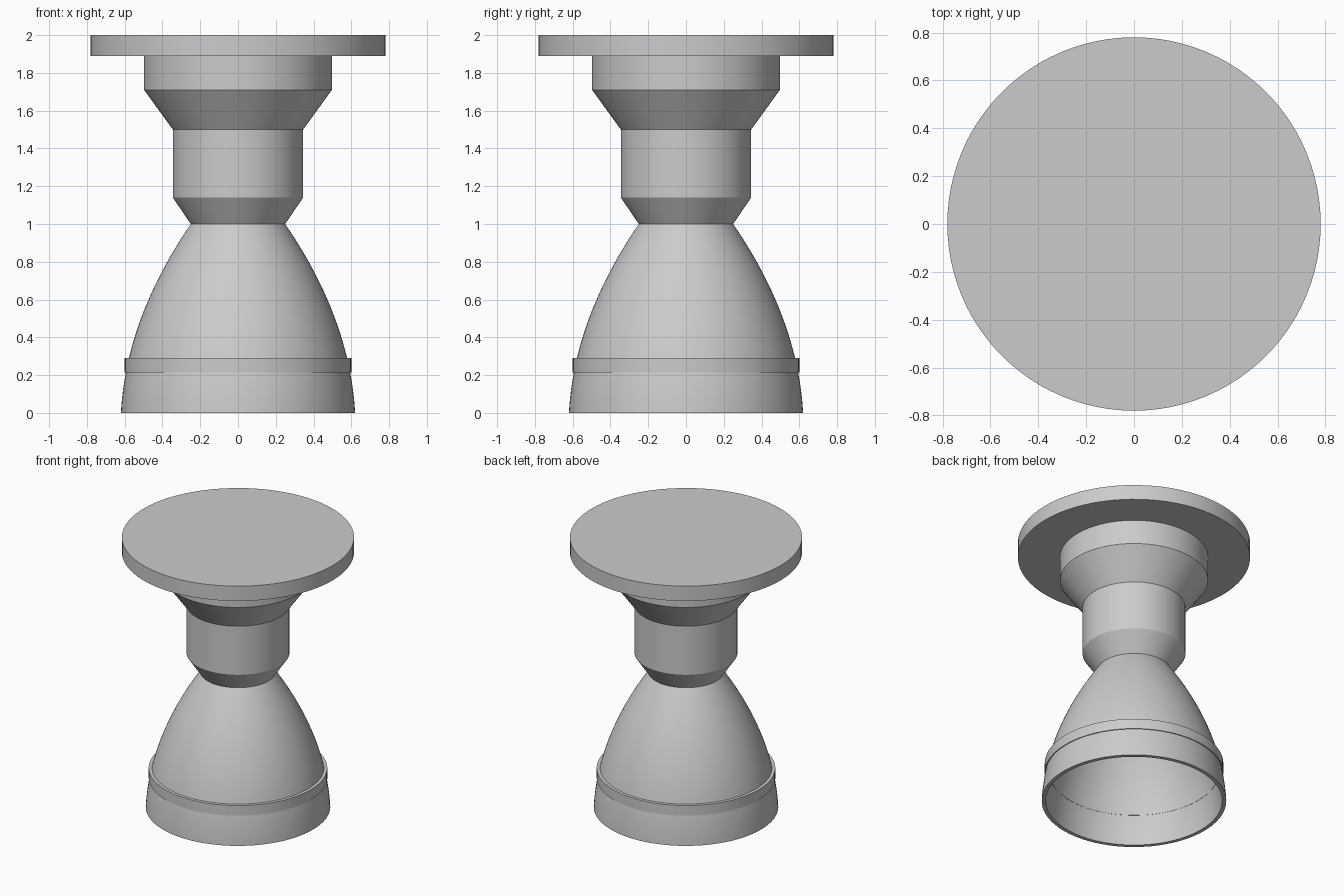
import bpy, math

SEGMENTS = 96

old = bpy.data.objects.get("Cube")
if old:
    bpy.data.objects.remove(old, do_unlink=True)

metal = bpy.data.materials.new("light grey metal")
metal.use_nodes = True
GREY = (0.6, 0.6, 0.6, 1)
metal.diffuse_color = GREY
metal.node_tree.nodes["Principled BSDF"].inputs["Base Color"].default_value = GREY


def lathe(name, profile, loop=False):
    """Spin (radius, z) points, listed upwards on the outside, round the z axis."""
    n, verts, faces = len(profile), [], []
    for i in range(SEGMENTS):
        a = 2 * math.pi * i / SEGMENTS
        verts += [(r * math.cos(a), r * math.sin(a), z) for r, z in profile]
    for i in range(SEGMENTS):
        p, q = i * n, (i + 1) % SEGMENTS * n
        for j in range(n if loop else n - 1):
            k = (j + 1) % n
            faces.append((p + j, q + j, q + k, p + k))
    if not loop:  # flat end caps
        faces.append([i * n for i in reversed(range(SEGMENTS))])
        faces.append([i * n + n - 1 for i in range(SEGMENTS)])
    mesh = bpy.data.meshes.new(name)
    mesh.from_pydata(verts, [], faces)
    mesh.materials.append(metal)
    obj = bpy.data.objects.new(name, mesh)
    bpy.context.collection.objects.link(obj)
    bpy.ops.object.select_all(action="DESELECT")
    obj.select_set(True)
    bpy.context.view_layer.objects.active = obj
    bpy.ops.object.shade_smooth_by_angle(angle=math.radians(25))
    return obj


def bell_radius(z):
    return 0.62 - 0.055 * z - 0.315 * z * z


# Round mounting plate on top
lathe("mounting_plate", [(0.78, 1.89), (0.78, 2.0)])

# Stepped body: throat cone, chamber cylinder, flare and collar
lathe("chamber_body", [(0.25, 1.0), (0.345, 1.14), (0.345, 1.5),
                       (0.497, 1.71), (0.497, 1.89)])

# Hollow bell with a thin wall, open at the bottom
STEPS, WALL = 24, 0.027
heights = [i / STEPS for i in range(STEPS + 1)]
outer = [(bell_radius(z), z) for z in heights]
inner = [(bell_radius(z) - WALL, z) for z in reversed(heights)]
lathe("nozzle_bell", outer + inner, loop=True)

# Stiffening band round the bell
lathe("bell_band", [(0.60, 0.215), (0.60, 0.29), (0.565, 0.29), (0.565, 0.215)],
      loop=True)
